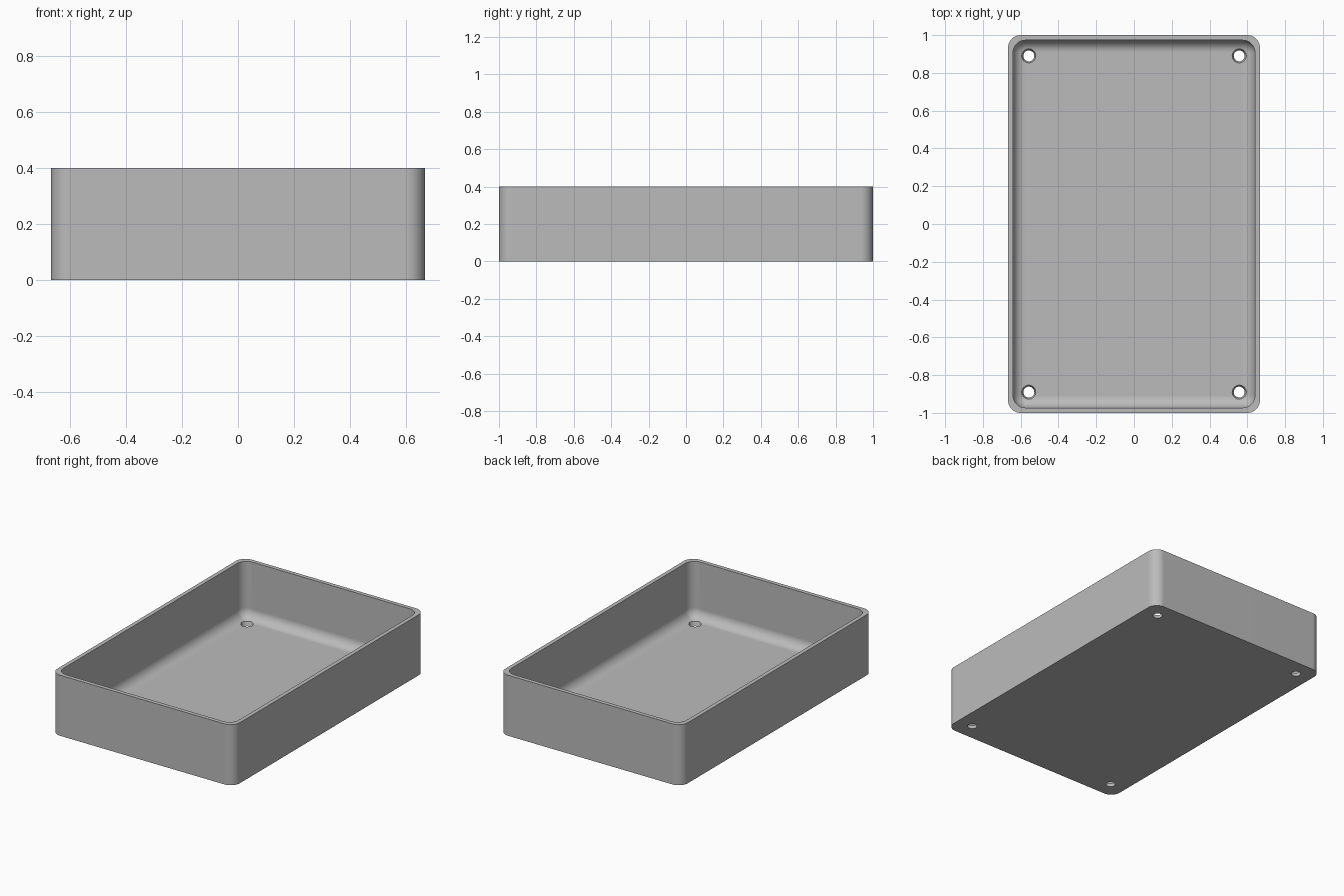
import bpy
import bmesh
from math import sin, cos, pi, radians

cube = bpy.data.objects.get("Cube")
if cube:
    bpy.data.objects.remove(cube, do_unlink=True)

HALF_X, HALF_Y, HEIGHT = 0.667, 1.0, 0.4
WALL, CORNER, FILLET = 0.027, 0.067, 0.065
HOLE_X, HOLE_Y = 0.557, 0.89
STEPS = 10

grey = bpy.data.materials.new("plain grey")
grey.use_nodes = True
colour = (0.5, 0.5, 0.5, 1)
grey.diffuse_color = colour
grey.node_tree.nodes["Principled BSDF"].inputs["Base Color"].default_value = colour


def rounded_loop(bm, inset, radius, z):
    """Rounded rectangle of vertices, inset from the outer size."""
    cx, cy = HALF_X - inset - radius, HALF_Y - inset - radius
    verts = []
    for q, (sx, sy) in enumerate([(1, 1), (-1, 1), (-1, -1), (1, -1)]):
        for i in range(STEPS + 1):
            a = (q + i / STEPS) * pi / 2
            verts.append(bm.verts.new((sx * cx + radius * cos(a),
                                       sy * cy + radius * sin(a), z)))
    return verts


def bridge(bm, low, high):
    n = len(low)
    for i in range(n):
        j = (i + 1) % n
        bm.faces.new((low[i], low[j], high[j], high[i]))


# Tray: outer wall, flat rim, inner wall, filleted floor
bm = bmesh.new()
loops = [rounded_loop(bm, 0, CORNER, 0),
         rounded_loop(bm, 0, CORNER, HEIGHT),
         rounded_loop(bm, WALL, FILLET, HEIGHT)]
for i in range(STEPS + 1):
    a = i / STEPS * pi / 2
    inset = FILLET * (1 - cos(a)) * 0.98
    loops.append(rounded_loop(bm, WALL + inset, FILLET - inset,
                              WALL + FILLET * (1 - sin(a))))
for low, high in zip(loops, loops[1:]):
    bridge(bm, low, high)
bm.faces.new(loops[0][::-1])
bm.faces.new(loops[-1])
bmesh.ops.recalc_face_normals(bm, faces=bm.faces)
mesh = bpy.data.meshes.new("tray")
bm.to_mesh(mesh)
bm.free()
mesh.materials.append(grey)
tray = bpy.data.objects.new("tray", mesh)
bpy.context.collection.objects.link(tray)

# Tapered screw holes in the four floor corners
bm = bmesh.new()
for sx in (-1, 1):
    for sy in (-1, 1):
        cone = bmesh.ops.create_cone(bm, cap_ends=True, segments=32, depth=3 * WALL,
                                     radius1=0.021, radius2=0.045)
        bmesh.ops.translate(bm, verts=cone["verts"],
                            vec=(sx * HOLE_X, sy * HOLE_Y, WALL / 2))
cut_mesh = bpy.data.meshes.new("hole_cutter")
bm.to_mesh(cut_mesh)
bm.free()
cut_mesh.materials.append(grey)
cutter = bpy.data.objects.new("hole_cutter", cut_mesh)
bpy.context.collection.objects.link(cutter)
cutter.hide_render = True

bpy.ops.object.select_all(action="DESELECT")
bpy.context.view_layer.objects.active = tray
tray.select_set(True)
holes = tray.modifiers.new("holes", "BOOLEAN")
holes.operation = "DIFFERENCE"
holes.solver = "EXACT"
holes.object = cutter
bpy.ops.object.modifier_apply(modifier="holes")
bpy.data.objects.remove(cutter, do_unlink=True)

# Smooth curved walls, flat panels
bpy.ops.object.shade_smooth_by_angle(angle=radians(30))
weighted = tray.modifiers.new("flat panels", "WEIGHTED_NORMAL")
weighted.keep_sharp = True
